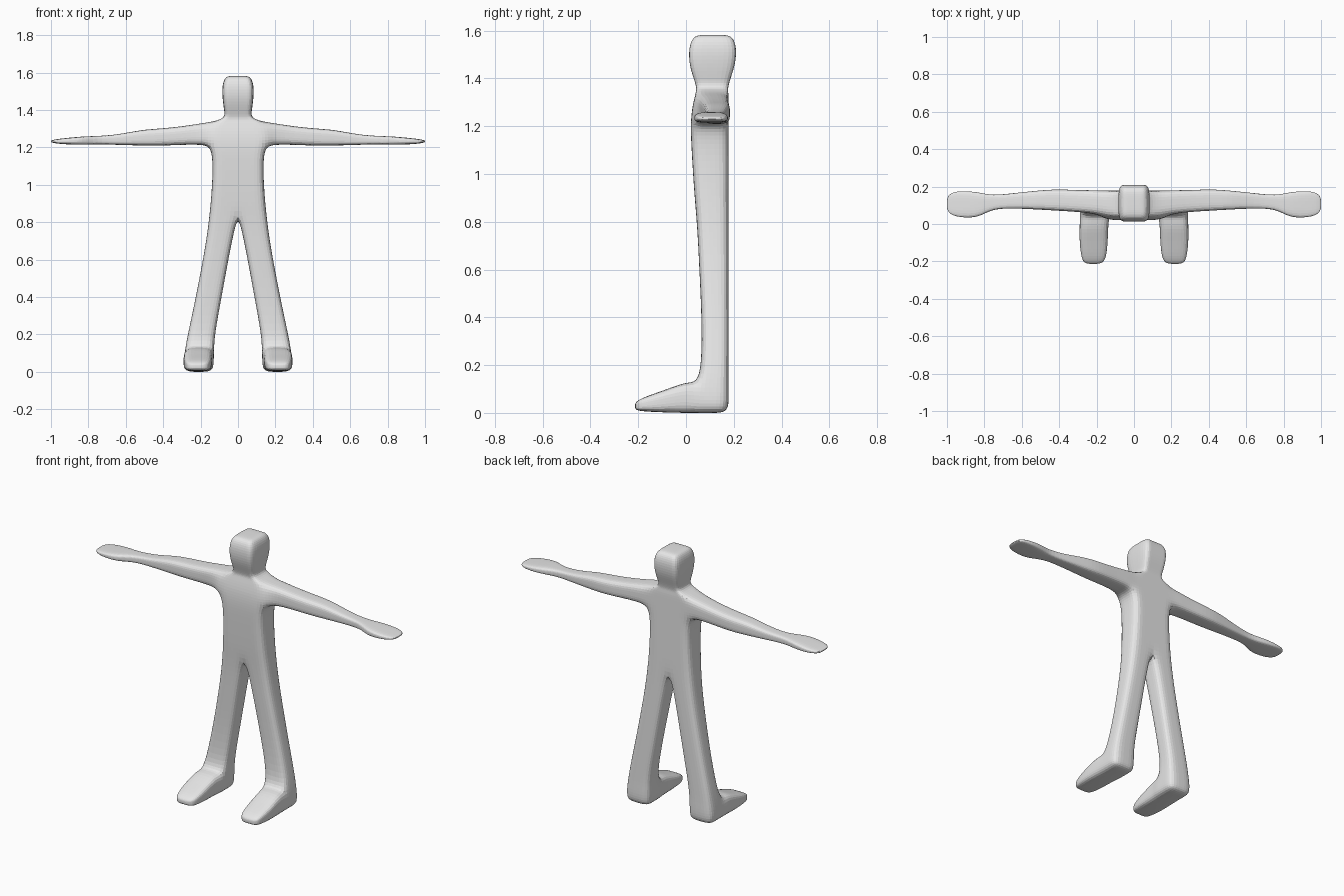
import bpy
import bmesh

cube = bpy.data.objects.get("Cube")
if cube:
    bpy.data.objects.remove(cube, do_unlink=True)

# Eight points around a rectangle: corners and edge midpoints
PATTERN = [(-1, -1), (0, -1), (1, -1), (1, 0), (1, 1), (0, 1), (-1, 1), (-1, 0)]

bm = bmesh.new()


def ring(axis, pos, u0, u1, v0, v1):
    """Cross-section at a position along an axis."""
    verts = []
    for su, sv in PATTERN:
        u = (u0 + u1) / 2 + su * (u1 - u0) / 2
        v = (v0 + v1) / 2 + sv * (v1 - v0) / 2
        co = {"x": (pos, u, v), "y": (u, pos, v), "z": (u, v, pos)}[axis]
        verts.append(bm.verts.new(co))
    return verts


def bridge(a, b, skip=()):
    for i in range(8):
        quad = (a[i], a[(i + 1) % 8], b[(i + 1) % 8], b[i])
        on_mirror = all(abs(v.co.x) < 1e-5 for v in quad)
        if i not in skip and not on_mirror:
            bm.faces.new(quad)


def cap(r):
    centre = bm.verts.new((r[1].co + r[5].co) / 2)
    for i in (1, 3, 5, 7):
        bm.faces.new((r[i], r[(i + 1) % 8], r[(i + 2) % 8], centre))


def limb(opening, axis, sections):
    """Extend an opening through the sections and close the end."""
    last = opening
    for section in sections:
        new = ring(axis, *section)
        bridge(last, new)
        last = new
    cap(last)


# Half column from sole to crown: z, inner x, outer x, front y, back y
leg = [
    (0.0, 0.135, 0.285, 0.04, 0.172),
    (0.05, 0.13, 0.292, 0.04, 0.18),
    (0.125, 0.128, 0.282, 0.045, 0.178),
    (0.2, 0.125, 0.268, 0.066, 0.178),
    (0.4, 0.088, 0.225, 0.066, 0.178),
    (0.6, 0.052, 0.187, 0.056, 0.178),
    (0.73, 0.026, 0.165, 0.05, 0.178),
]
torso = [
    (0.84, 0, 0.152, 0.042, 0.178),
    (0.93, 0, 0.143, 0.034, 0.178),
    (1.06, 0, 0.135, 0.026, 0.178),
    (1.15, 0, 0.137, 0.021, 0.178),
]
shoulders = [
    (1.205, 0, 0.15, 0.02, 0.178),
    (1.27, 0, 0.15, 0.024, 0.178),
    (1.338, 0, 0.13, 0.04, 0.178),
]
head = [
    (1.358, 0, 0.068, 0.046, 0.174),
    (1.4, 0, 0.074, 0.032, 0.186),
    (1.46, 0, 0.083, 0.013, 0.207),
    (1.53, 0, 0.085, 0.012, 0.212),
    (1.575, 0, 0.07, 0.03, 0.195),
    (1.582, 0, 0.045, 0.06, 0.165),
]
column = [ring("z", *s) for s in leg + torso + shoulders + head]
arm_level = len(leg) + len(torso)
for i in range(len(column) - 1):
    skip = ()
    if i < 2:
        skip = (0, 1)
    elif arm_level <= i < arm_level + 2:
        skip = (2, 3)
    bridge(column[i], column[i + 1], skip)
cap(column[0])
cap(column[-1])

# Foot: y, inner x, outer x, bottom z, top z
low, mid, high = column[:3]
limb([low[0], low[1], low[2], mid[2], high[2], high[1], high[0], mid[0]], "y", [
    (0.0, 0.138, 0.29, 0.0, 0.13),
    (-0.09, 0.14, 0.292, 0.002, 0.095),
    (-0.18, 0.148, 0.282, 0.006, 0.065),
    (-0.213, 0.17, 0.265, 0.012, 0.045),
])

# Arm and flat hand: x, front y, back y, bottom z, top z
low, mid, high = column[arm_level:arm_level + 3]
limb([low[2], low[3], low[4], mid[4], high[4], high[3], high[2], mid[2]], "x", [
    (0.2, 0.055, 0.18, 1.216, 1.328),
    (0.3, 0.065, 0.181, 1.214, 1.312),
    (0.42, 0.072, 0.186, 1.209, 1.3),
    (0.52, 0.078, 0.178, 1.21, 1.294),
    (0.64, 0.084, 0.165, 1.214, 1.268),
    (0.76, 0.082, 0.152, 1.217, 1.26),
    (0.83, 0.034, 0.17, 1.214, 1.259),
    (0.92, 0.034, 0.178, 1.216, 1.25),
    (0.98, 0.048, 0.168, 1.222, 1.243),
    (1.0, 0.075, 0.142, 1.227, 1.237),
])

bmesh.ops.delete(bm, geom=[v for v in bm.verts if not v.link_faces], context="VERTS")
bmesh.ops.recalc_face_normals(bm, faces=bm.faces[:])
mesh = bpy.data.meshes.new("body")
bm.to_mesh(mesh)
bm.free()
body = bpy.data.objects.new("body", mesh)
bpy.context.collection.objects.link(body)

# Mirror the half body and round it
mirror = body.modifiers.new("mirror", "MIRROR")
mirror.use_clip = True
subdivision = body.modifiers.new("subdivision", "SUBSURF")
subdivision.levels = subdivision.render_levels = 2

# Plain grey clay
grey = bpy.data.materials.new("plain grey")
grey.use_nodes = True
colour = (0.8, 0.8, 0.8, 1)
grey.diffuse_color = colour
grey.node_tree.nodes["Principled BSDF"].inputs["Base Color"].default_value = colour
mesh.materials.append(grey)
